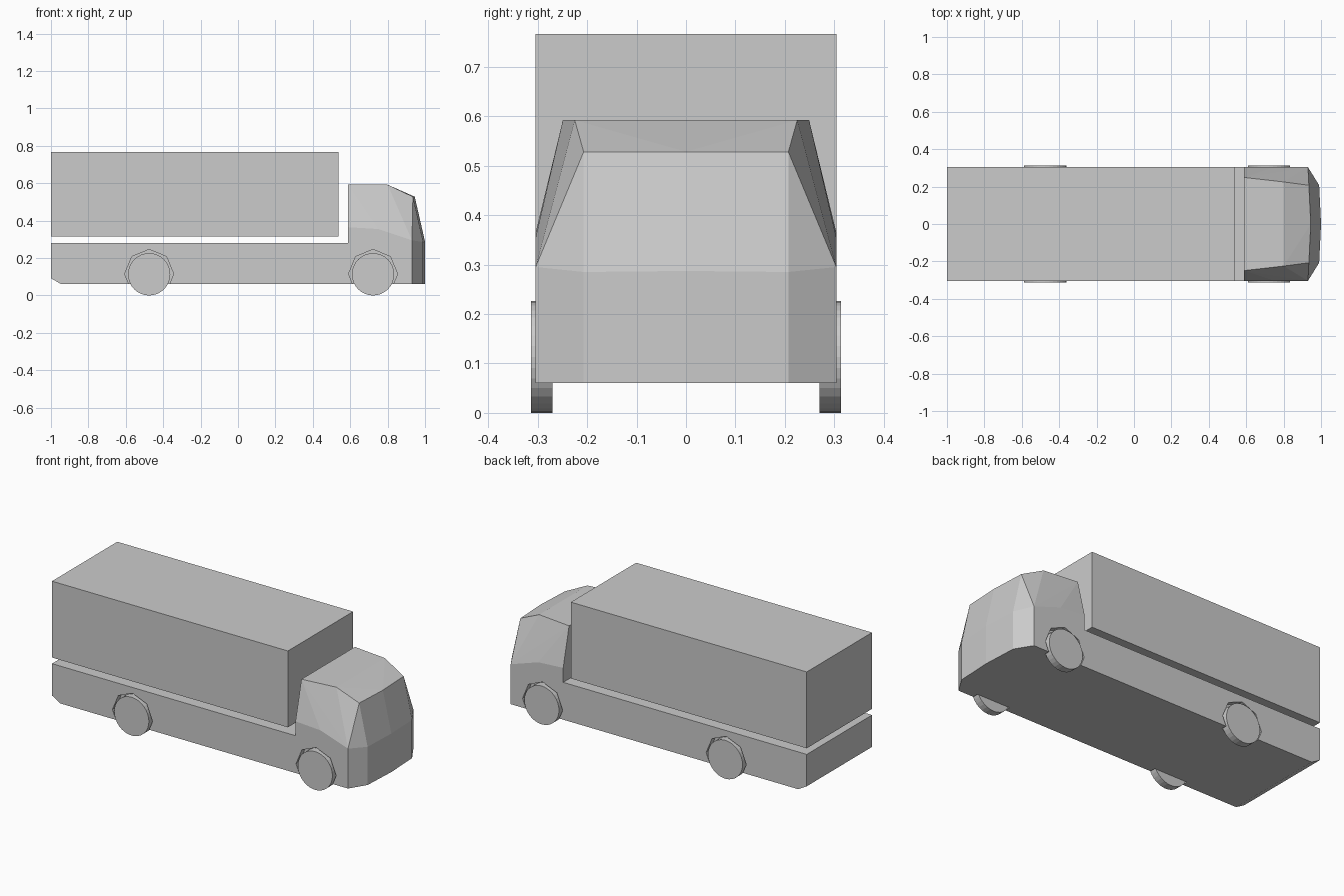
import bpy, bmesh, math
from mathutils import Matrix

if "Cube" in bpy.data.objects:
    bpy.data.objects.remove(bpy.data.objects["Cube"])


def finish(name, bm):
    bmesh.ops.recalc_face_normals(bm, faces=bm.faces[:])
    mesh = bpy.data.meshes.new(name)
    bm.to_mesh(mesh)
    bm.free()
    obj = bpy.data.objects.new(name, mesh)
    bpy.context.collection.objects.link(obj)
    return obj


def hull(name, half_points):
    """Convex solid from points mirrored across y = 0."""
    bm = bmesh.new()
    for x, y, z in half_points:
        for s in ((1, -1) if y else (1,)):
            bm.verts.new((x, s * y, z))
    res = bmesh.ops.convex_hull(bm, input=bm.verts[:])
    junk = [g for g in res["geom_interior"] if isinstance(g, bmesh.types.BMVert)]
    bmesh.ops.delete(bm, geom=junk, context='VERTS')
    bmesh.ops.dissolve_limit(bm, angle_limit=math.radians(0.5),
                             verts=bm.verts[:], edges=bm.edges[:])
    return finish(name, bm)


def disc(name, x, y0, y1, z, radius, sides):
    """Cylinder with its axis along y."""
    bm = bmesh.new()
    bmesh.ops.create_cone(bm, cap_ends=True, segments=sides,
                          radius1=radius, radius2=radius, depth=abs(y1 - y0),
                          matrix=Matrix.Translation((x, (y0 + y1) / 2, z))
                          @ Matrix.Rotation(math.pi / 2, 4, 'X'))
    return finish(name, bm)


def boolean(target, other, operation):
    mod = target.modifiers.new(operation.lower(), 'BOOLEAN')
    mod.operation = operation
    mod.solver = 'EXACT'
    mod.object = other
    bpy.context.view_layer.objects.active = target
    bpy.ops.object.modifier_apply(modifier=mod.name)
    bpy.data.objects.remove(other)


W = 0.304

# Cargo box, floating just above the chassis
hull("cargo_box", [(x, W, z) for x in (-1, 0.538) for z in (0.316, 0.766)])

# Cab with tapered glasshouse and rounded nose
body = hull("cab_and_chassis", [
    (0.588, W, 0.06), (0.588, W, 0.365), (0.75, W, 0.355),
    (0.93, W, 0.295), (0.93, W, 0.06),
    (0.99, 0.207, 0.06), (0.99, 0.207, 0.285),
    (1.0, 0, 0.06), (1.0, 0, 0.287),
    (0.588, 0.249, 0.592), (0.80, 0.225, 0.592),
    (0.935, 0.207, 0.528), (0.945, 0, 0.528)])

# Chassis with a bevelled rear lower edge, merged into the cab
chassis = hull("chassis", [(-1, W, 0.28), (-1, W, 0.092), (-0.945, W, 0.06),
                           (0.65, W, 0.06), (0.65, W, 0.28)])
boolean(body, chassis, 'UNION')

# Octagonal wheel arches and round wheels
for end, x in (("rear", -0.475), ("front", 0.722)):
    for side, s in (("right", -1), ("left", 1)):
        arch = disc("arch_cutter", x, s * 0.27, s * 0.36, 0.115, 0.131, 8)
        boolean(body, arch, 'DIFFERENCE')
        disc(f"{end}_{side}_wheel", x, s * 0.27, s * 0.313, 0.113, 0.113, 32)
